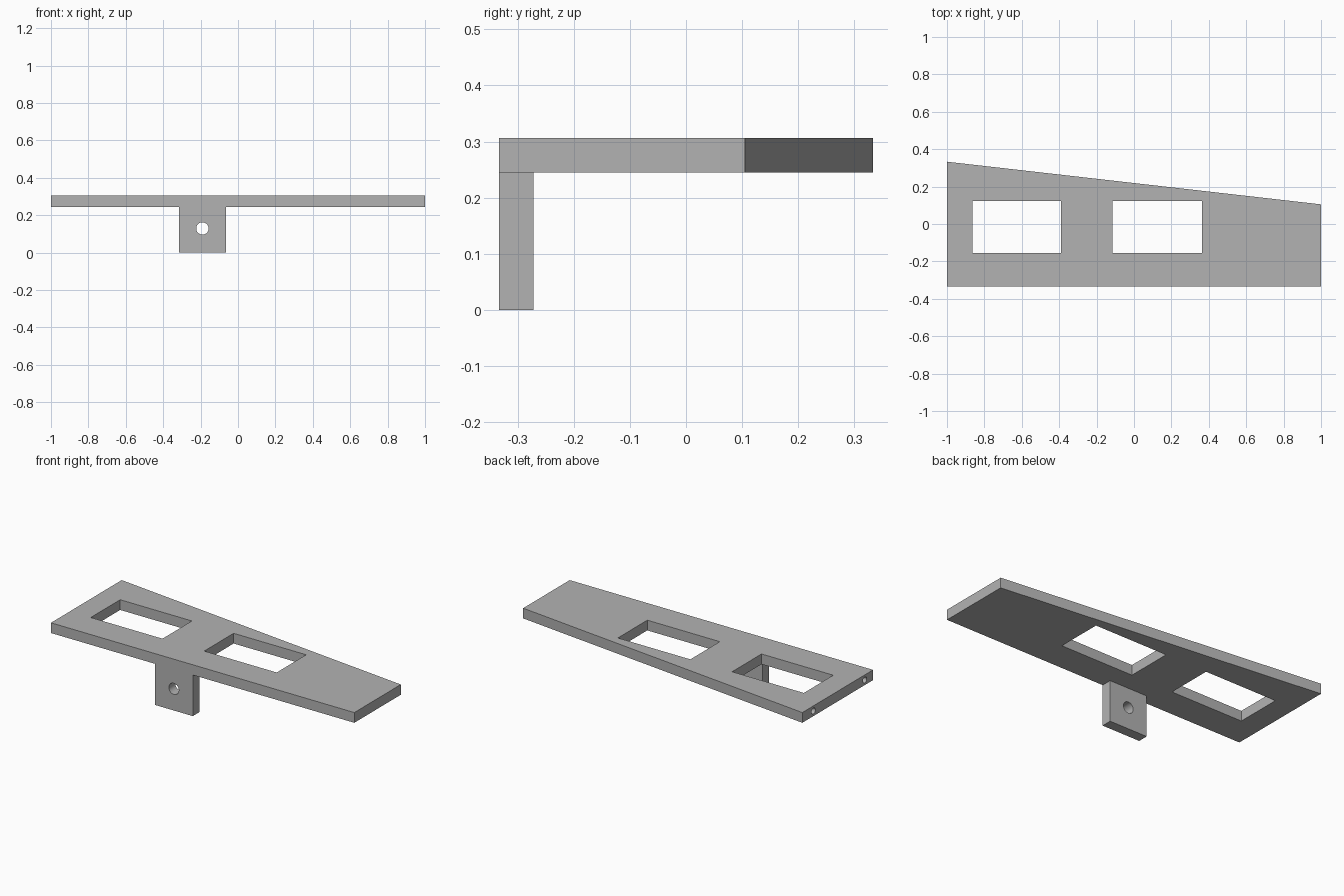
import bpy
import bmesh
from math import pi
from mathutils import Matrix

cube = bpy.data.objects.get("Cube")
if cube:
    bpy.data.objects.remove(cube)

# Single grey material
grey = bpy.data.materials.new("plain grey")
grey.use_nodes = True
colour = (0.45, 0.45, 0.45, 1)
grey.diffuse_color = colour
grey.node_tree.nodes["Principled BSDF"].inputs["Base Color"].default_value = colour

FRONT, BACK_WIDE, BACK_NARROW = -0.333, 0.333, 0.105
BOTTOM, TOP = 0.245, 0.306
THICK = TOP - BOTTOM


def finish(bm, name):
    bmesh.ops.recalc_face_normals(bm, faces=bm.faces)
    mesh = bpy.data.meshes.new(name)
    bm.to_mesh(mesh)
    bm.free()
    mesh.materials.append(grey)
    obj = bpy.data.objects.new(name, mesh)
    bpy.context.collection.objects.link(obj)
    return obj


def prism(name, outline, z0, z1):
    bm = bmesh.new()
    face = bm.faces.new([bm.verts.new((x, y, z0)) for x, y in outline])
    top = bmesh.ops.extrude_face_region(bm, geom=[face])["geom"]
    verts = [v for v in top if isinstance(v, bmesh.types.BMVert)]
    bmesh.ops.translate(bm, verts=verts, vec=(0, 0, z1 - z0))
    return finish(bm, name)


def block(name, x0, x1, y0, y1, z0, z1):
    return prism(name, [(x0, y0), (x1, y0), (x1, y1), (x0, y1)], z0, z1)


def cylinder(name, centre, axis, radius, length):
    bm = bmesh.new()
    matrix = Matrix.Translation(centre) @ Matrix.Rotation(pi / 2, 4, axis)
    bmesh.ops.create_cone(bm, cap_ends=True, segments=32, radius1=radius,
                          radius2=radius, depth=length, matrix=matrix)
    return finish(bm, name)


def combine(target, tool, operation):
    mod = target.modifiers.new(tool.name, "BOOLEAN")
    mod.object, mod.operation, mod.solver = tool, operation, "EXACT"
    bpy.context.view_layer.objects.active = target
    bpy.ops.object.modifier_apply(modifier=mod.name)
    bpy.data.objects.remove(tool)


# Tapered plate with the hanging tab joined flush to its front edge
bracket = prism("bracket_plate", [(-1, FRONT), (1, FRONT), (1, BACK_NARROW),
                                  (-1, BACK_WIDE)], BOTTOM, TOP)
tab = block("front_tab", -0.315, -0.065, FRONT, FRONT + THICK, 0, BOTTOM + THICK / 2)
combine(bracket, tab, "UNION")

# Two rectangular windows through the plate
for x0, x1 in ((-0.863, -0.39), (-0.115, 0.363)):
    combine(bracket, block("window_cutter", x0, x1, -0.154, 0.123, 0.2, 0.4), "DIFFERENCE")

# Hole through the tab
combine(bracket, cylinder("tab_hole", (-0.19, FRONT, 0.129), "X", 0.033, 0.3), "DIFFERENCE")

# Two blind holes in the wide end
for y in (-0.255, 0.228):
    combine(bracket, cylinder("end_hole", (-1, y, (BOTTOM + TOP) / 2), "Y", 0.018, 0.24),
            "DIFFERENCE")

# Smooth hole walls, sharp edges elsewhere
bracket.select_set(True)
bpy.context.view_layer.objects.active = bracket
bpy.ops.object.shade_smooth_by_angle(angle=pi / 6)
